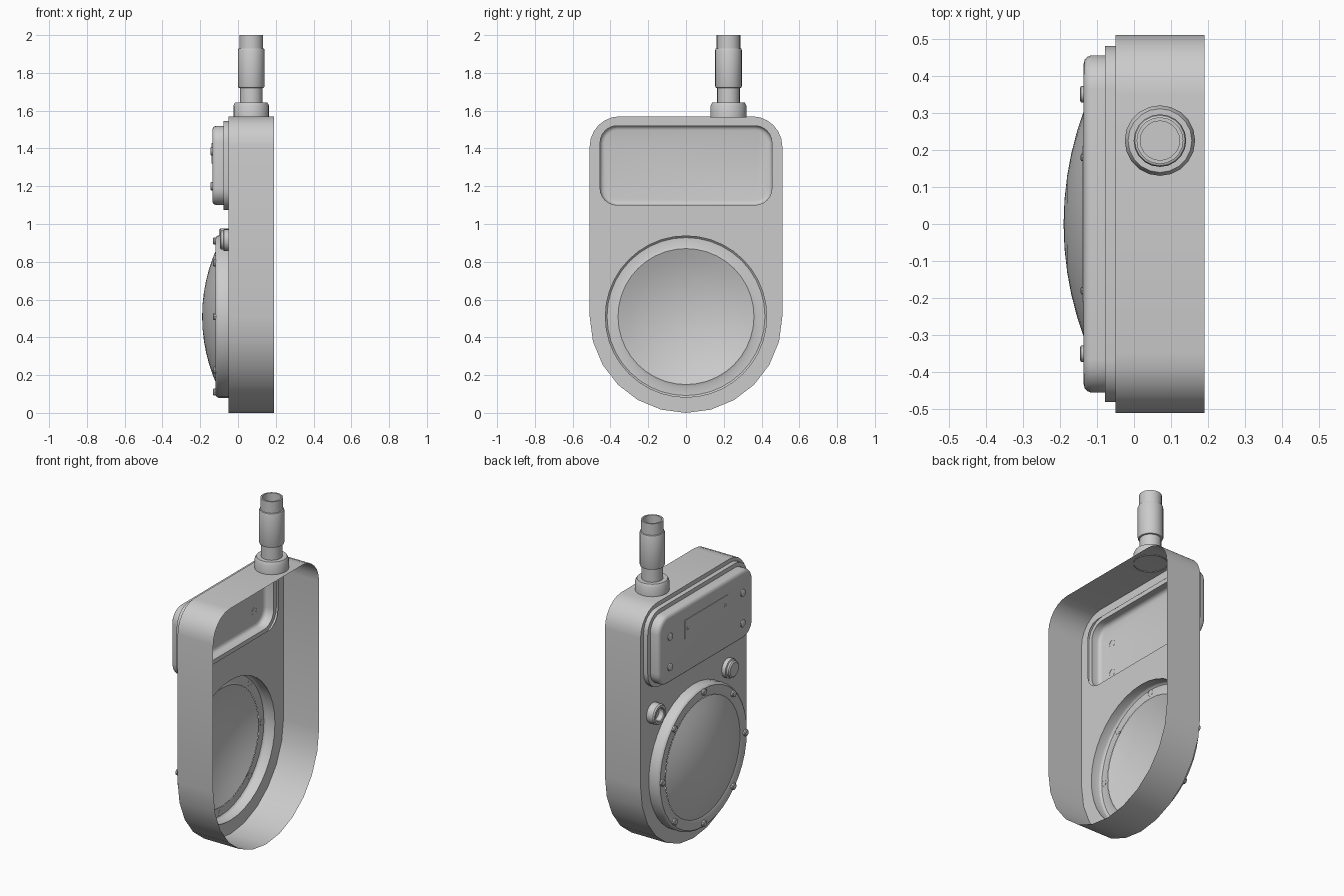
import bpy, bmesh, math
from mathutils import Vector

if "Cube" in bpy.data.objects:
    bpy.data.objects.remove(bpy.data.objects["Cube"])


def finish(name, bm, flip_check=True):
    bmesh.ops.remove_doubles(bm, verts=bm.verts, dist=0.0004)
    if flip_check:
        bmesh.ops.recalc_face_normals(bm, faces=bm.faces)
    me = bpy.data.meshes.new(name)
    bm.to_mesh(me)
    bm.free()
    ob = bpy.data.objects.new(name, me)
    bpy.context.collection.objects.link(ob)
    bpy.ops.object.select_all(action='DESELECT')
    ob.select_set(True)
    bpy.context.view_layer.objects.active = ob
    bpy.ops.object.shade_smooth_by_angle(angle=math.radians(35))
    return ob


def loft(bm, loops, cap=False):
    rows = [[bm.verts.new(p) for p in lp] for lp in loops]
    n = len(rows[0])
    for a, b in zip(rows, rows[1:]):
        for i in range(n):
            j = (i + 1) % n
            bm.faces.new((a[i], a[j], b[j], b[i]))
    if cap:
        bm.faces.new(rows[-1])
    return rows


def rounded(x, hy, z0, z1, rb, rt, seg=6):
    """Outline in the yz plane with bottom radius rb and top radius rt."""
    pts = []
    corners = [(hy - rt, z1 - rt, rt, 0), (rt - hy, z1 - rt, rt, 90),
               (rb - hy, z0 + rb, rb, 180), (hy - rb, z0 + rb, rb, 270)]
    for cy, cz, r, start in corners:
        for i in range(seg + 1):
            a = math.radians(start + 90 * i / seg)
            pts.append(Vector((x, cy + r * math.cos(a), cz + r * math.sin(a))))
    return pts


def circle(axis, c, r, h, n):
    out = []
    for i in range(n):
        a = 2 * math.pi * i / n
        u, v = r * math.cos(a), r * math.sin(a)
        out.append((h, c[0] + u, c[1] + v) if axis == 'X' else (c[0] + u, c[1] + v, h))
    return out


def lathe(name, axis, c, profile, n, cap=False):
    bm = bmesh.new()
    loft(bm, [circle(axis, c, r, h, n) for r, h in profile], cap)
    return finish(name, bm)


LENS = (0, 0.51)
FACE = -0.05

# open-backed case: side wall plus front plate with two openings
bm = bmesh.new()
loft(bm, [rounded(x, 0.51, 0, 1.57, 0.51, 0.16) for x in (0.19, FACE)])
finish("case_wall", bm)
bm = bmesh.new()
for lp in (rounded(FACE, 0.51, 0, 1.57, 0.51, 0.16),
           rounded(FACE, 0.455, 1.10, 1.52, 0.09, 0.09),
           circle('X', LENS, 0.427, FACE, 40)):
    vs = [bm.verts.new(p) for p in lp]
    for a, b in zip(vs, vs[1:] + vs[:1]):
        bm.edges.new((a, b))
bmesh.ops.remove_doubles(bm, verts=bm.verts, dist=0.0004)
bmesh.ops.triangle_fill(bm, edges=bm.edges[:], use_beauty=True, normal=(-1, 0, 0))
finish("front_plate", bm)

# upper housing with flange and softened front edge
bm = bmesh.new()
steps = [(FACE, .025), (-.078, .025), (-.078, 0), (-.115, 0),
         (-.126, -.004), (-.133, -.012), (-.136, -.024)]
loft(bm, [rounded(x, .455 + d, 1.10 - d, 1.52 + d, .09 + d, .09 + d)
          for x, d in steps], cap=True)
finish("upper_housing", bm)

# small plate on the housing, with its two rivets
bm = bmesh.new()
loft(bm, [[(x, y, z) for y, z in ((-.21, 1.32), (.21, 1.32), (.21, 1.43), (-.21, 1.43))]
          for x in (-.136, -.139)], cap=True)
finish("blank_plate", bm)
for y in (-.18, .18):
    lathe("plate_rivet", 'X', (y, 1.375), [(.01, -.139), (.01, -.142), (.006, -.144)], 8, True)

# housing bolts
for y in (-.35, .35):
    for z in (1.2, 1.385):
        lathe("housing_bolt", 'X', (y, z), [(.022, -.135), (.022, -.143), (.017, -.146)], 12, True)

# lens rim, dome and rim bolts
lathe("lens_rim", 'X', LENS, [(.43, FACE), (.43, -.103), (.426, -.112), (.418, -.118),
                              (.375, -.118), (.36, -.112)], 40)
R = (.36 ** 2 + .077 ** 2) / (2 * .077)
dome = [(r, -.19 + R - math.sqrt(R * R - r * r)) for r in (.36, .31, .25, .19, .13, .065, 0)]
lathe("lens_dome", 'X', LENS, dome, 40)
for i in range(8):
    a = math.pi * i / 4
    lathe("rim_bolt", 'X', (.4 * math.cos(a), .51 + .4 * math.sin(a)),
          [(.02, -.117), (.02, -.128), (.015, -.132)], 10, True)

# hollow socket and push knob
lathe("socket", 'X', (.39, .915), [(.062, FACE), (.062, -.092), (.056, -.1), (.042, -.1),
                                   (.038, -.096), (.038, -.065)], 20, True)
lathe("push_knob", 'X', (-.33, .915), [(.058, FACE), (.058, -.075), (.05, -.078), (.05, -.09),
                                       (.042, -.096)], 20, True)

# antenna: collar, stem, sleeve and open tip
lathe("antenna", 'Z', (.07, .225),
      [(.095, 1.565), (.095, 1.625), (.086, 1.642), (.06, 1.642), (.06, 1.72),
       (.068, 1.722), (.071, 1.73), (.071, 1.92), (.068, 1.928), (.063, 1.93),
       (.063, 2.0), (.053, 2.0), (.053, 1.93)], 20, True)
